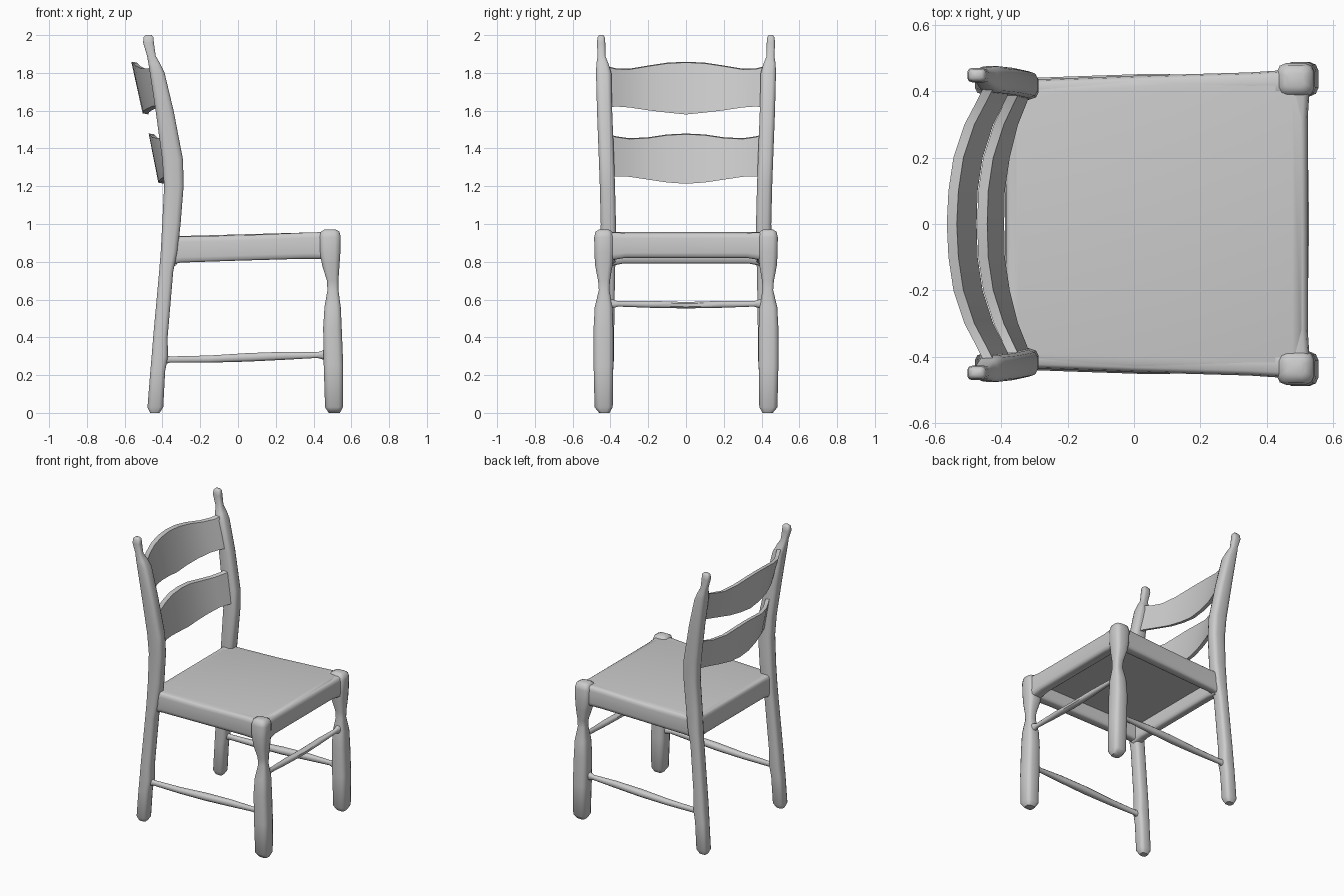
import bpy, bmesh, math


def finish(name, rings, mirror=False, angle=50):
    """Skin a list of closed rings, cap both ends, smooth, optionally mirror in y."""
    bm = bmesh.new()
    vs = [[bm.verts.new(p) for p in r] for r in rings]
    n = len(vs[0])
    for a, b in zip(vs, vs[1:]):
        for i in range(n):
            j = (i + 1) % n
            bm.faces.new((a[i], a[j], b[j], b[i]))
    bm.faces.new(vs[0])
    bm.faces.new(vs[-1])
    bmesh.ops.recalc_face_normals(bm, faces=bm.faces)
    me = bpy.data.meshes.new(name)
    bm.to_mesh(me)
    bm.free()
    ob = bpy.data.objects.new(name, me)
    bpy.context.collection.objects.link(ob)
    bpy.ops.object.select_all(action='DESELECT')
    ob.select_set(True)
    bpy.context.view_layer.objects.active = ob
    bpy.ops.object.shade_smooth_by_angle(angle=math.radians(angle))
    if mirror:
        m = ob.modifiers.new("mirror", 'MIRROR')
        m.use_axis = (False, True, False)
        m.use_mirror_merge = False
    return ob


def bar(name, axis, stations, mirror=False, power=0.55, sides=12):
    """Rounded bar along an axis. Station: (t, a_min, a_max, b_min, b_max)."""
    rings = []
    for t, a0, a1, b0, b1 in stations:
        ring = []
        for k in range(sides):
            w = 2 * math.pi * (k + 0.5) / sides
            c, s = math.cos(w), math.sin(w)
            a = (a0 + a1) / 2 + (a1 - a0) / 2 * math.copysign(abs(c) ** power, c)
            b = (b0 + b1) / 2 + (b1 - b0) / 2 * math.copysign(abs(s) ** power, s)
            ring.append({'x': (t, a, b), 'y': (a, t, b), 'z': (a, b, t)}[axis])
        rings.append(ring)
    return finish(name, rings, mirror)


# Back posts with bent profile and small finials
bar("back_post", 'z', [
    (0.00, -0.465, -0.415, 0.405, 0.45),
    (0.03, -0.480, -0.395, 0.39, 0.465),
    (0.22, -0.465, -0.385, 0.385, 0.465),
    (0.30, -0.458, -0.370, 0.38, 0.465),
    (0.40, -0.450, -0.372, 0.38, 0.462),
    (0.75, -0.418, -0.342, 0.375, 0.455),
    (0.85, -0.410, -0.320, 0.37, 0.455),
    (1.00, -0.402, -0.303, 0.37, 0.452),
    (1.20, -0.392, -0.287, 0.375, 0.457),
    (1.34, -0.402, -0.290, 0.38, 0.462),
    (1.60, -0.437, -0.340, 0.39, 0.472),
    (1.80, -0.467, -0.388, 0.395, 0.477),
    (1.85, -0.475, -0.412, 0.41, 0.475),
    (1.89, -0.482, -0.435, 0.427, 0.468),
    (1.96, -0.503, -0.445, 0.427, 0.472),
    (1.99, -0.500, -0.447, 0.43, 0.468),
    (2.00, -0.488, -0.457, 0.438, 0.46)], True)

# Front legs with a turned neck under the seat corner
bar("front_leg", 'z', [
    (0.00, 0.480, 0.540, 0.405, 0.46),
    (0.03, 0.460, 0.557, 0.387, 0.485),
    (0.25, 0.453, 0.558, 0.384, 0.49),
    (0.45, 0.450, 0.550, 0.384, 0.49),
    (0.56, 0.457, 0.545, 0.388, 0.484),
    (0.65, 0.473, 0.532, 0.405, 0.462),
    (0.70, 0.470, 0.532, 0.402, 0.466),
    (0.78, 0.445, 0.538, 0.388, 0.482),
    (0.85, 0.432, 0.543, 0.382, 0.486),
    (0.93, 0.430, 0.545, 0.382, 0.487),
    (0.96, 0.438, 0.538, 0.39, 0.48),
    (0.972, 0.460, 0.515, 0.41, 0.458)], True)

# Seat frame
bar("side_rail", 'x', [
    (-0.38, 0.37, 0.435, 0.78, 0.945),
    (-0.30, 0.37, 0.437, 0.795, 0.935),
    (0.00, 0.375, 0.448, 0.805, 0.94),
    (0.35, 0.385, 0.458, 0.815, 0.955),
    (0.50, 0.385, 0.468, 0.815, 0.96)], True, 0.4)
bar("front_rail", 'y', [
    (-0.44, 0.44, 0.533, 0.80, 0.96),
    (-0.32, 0.445, 0.525, 0.82, 0.953),
    (0.32, 0.445, 0.525, 0.82, 0.953),
    (0.44, 0.44, 0.533, 0.80, 0.96)], power=0.4)
bar("back_rail", 'y', [
    (-0.41, -0.395, -0.32, 0.775, 0.94),
    (-0.33, -0.39, -0.325, 0.79, 0.935),
    (0.33, -0.39, -0.325, 0.79, 0.935),
    (0.41, -0.395, -0.32, 0.775, 0.94)], power=0.4)


# Seat panel, wider at the front, with softly rounded top edge
def seat_ring(inset, lift):
    return [(-0.39 + inset, -0.43 + inset, 0.935 + lift),
            (0.518 - inset, -0.46 + inset, 0.958 + lift),
            (0.518 - inset, 0.46 - inset, 0.958 + lift),
            (-0.39 + inset, 0.43 - inset, 0.935 + lift)]


finish("seat", [seat_ring(0.05, -0.05), seat_ring(0.004, -0.05), seat_ring(0.0, -0.02),
                seat_ring(0.012, -0.006), seat_ring(0.04, 0.0)])

# Stretchers between the legs
bar("side_stretcher", 'x', [
    (-0.41, 0.40, 0.45, 0.25, 0.315),
    (-0.36, 0.41, 0.44, 0.265, 0.30),
    (-0.15, 0.405, 0.448, 0.265, 0.305),
    (0.05, 0.40, 0.455, 0.27, 0.318),
    (0.25, 0.408, 0.45, 0.28, 0.325),
    (0.42, 0.415, 0.445, 0.29, 0.322),
    (0.47, 0.405, 0.455, 0.275, 0.34)], True, 0.8, 8)
bar("front_stretcher", 'y', [
    (-0.41, 0.48, 0.53, 0.545, 0.61),
    (-0.36, 0.49, 0.52, 0.562, 0.592),
    (-0.18, 0.483, 0.527, 0.555, 0.594),
    (0.0, 0.48, 0.53, 0.552, 0.588),
    (0.18, 0.483, 0.527, 0.555, 0.594),
    (0.36, 0.49, 0.52, 0.562, 0.592),
    (0.41, 0.48, 0.53, 0.545, 0.61)], power=0.8, sides=8)


# Curved, tilted back slats. Station: (y, front x top, front x bottom, z top, z bottom)
def slat(name, half, thick=0.03):
    stations = [(-s[0],) + s[1:] for s in reversed(half[1:])] + half
    rings = [[(xt, y, zt), (xt - thick, y, zt + 0.004),
              (xb - thick, y, zb + 0.006), (xb, y, zb)]
             for y, xt, xb, zt, zb in stations]
    finish(name, rings, angle=40)


slat("upper_slat", [
    (0.00, -0.535, -0.475, 1.855, 1.58),
    (0.10, -0.530, -0.472, 1.85, 1.59),
    (0.20, -0.515, -0.457, 1.835, 1.602),
    (0.30, -0.482, -0.425, 1.818, 1.617),
    (0.37, -0.445, -0.390, 1.82, 1.622),
    (0.43, -0.415, -0.360, 1.835, 1.615)])
slat("lower_slat", [
    (0.00, -0.443, -0.392, 1.475, 1.213),
    (0.10, -0.440, -0.390, 1.47, 1.22),
    (0.20, -0.425, -0.375, 1.455, 1.235),
    (0.30, -0.393, -0.350, 1.45, 1.25),
    (0.37, -0.360, -0.322, 1.46, 1.252),
    (0.42, -0.335, -0.305, 1.475, 1.24)])
